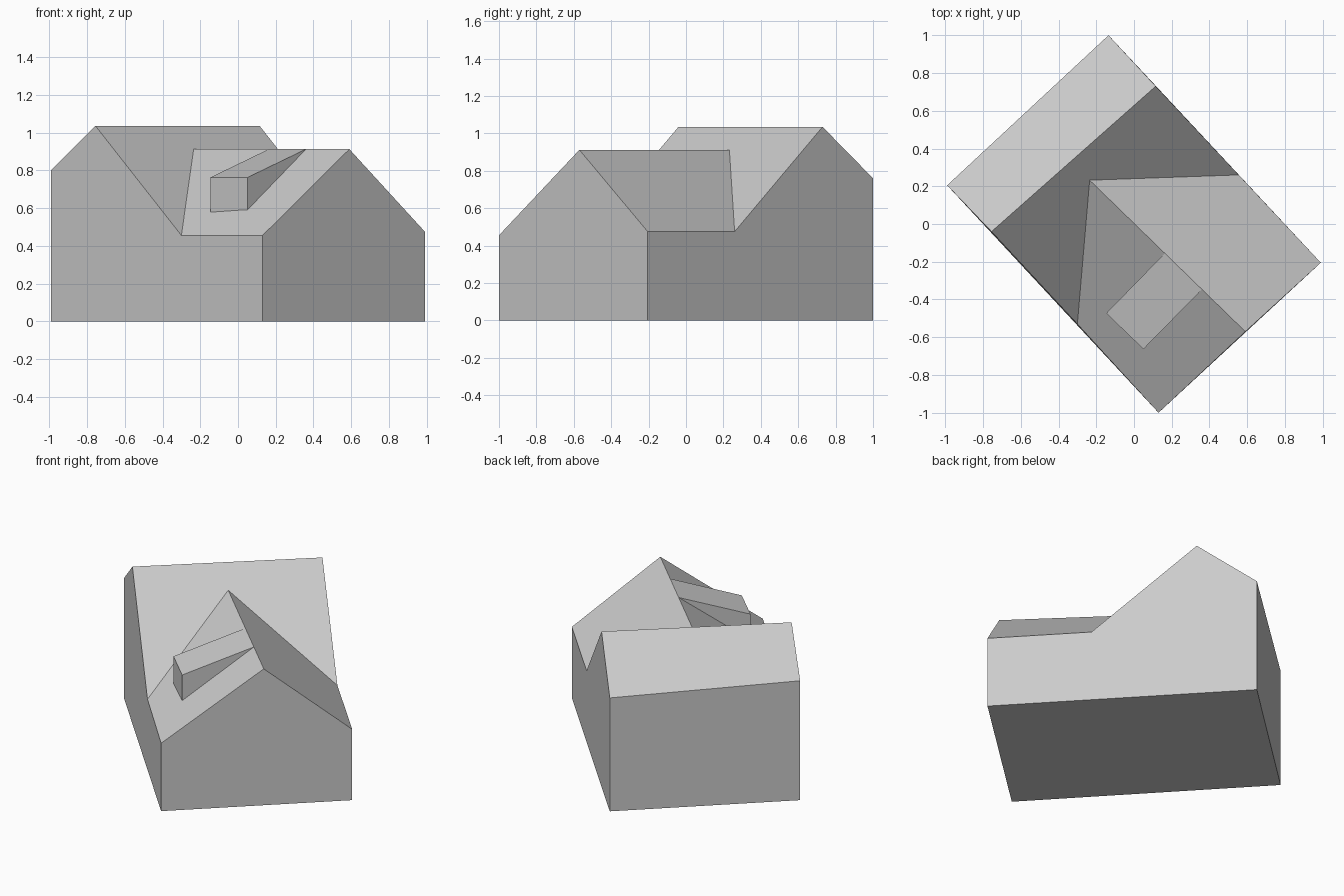
import bpy
import bmesh
from mathutils import Vector

cube = bpy.data.objects.get("Cube")
if cube:
    bpy.data.objects.remove(cube, do_unlink=True)

# One plain grey for walls and roofs
grey = bpy.data.materials.new("plain grey")
grey.use_nodes = True
color = (0.6, 0.6, 0.6, 1)
grey.diffuse_color = color
grey.node_tree.nodes["Principled BSDF"].inputs["Base Color"].default_value = color


def build(name, points, faces):
    """Make a closed flat-shaded solid from named corners and corner loops."""
    bm = bmesh.new()
    verts = {key: bm.verts.new(co) for key, co in points.items()}
    for loop in faces:
        bm.faces.new([verts[key] for key in loop.split()])
    bmesh.ops.recalc_face_normals(bm, faces=bm.faces)
    mesh = bpy.data.meshes.new(name)
    bm.to_mesh(mesh)
    bm.free()
    mesh.materials.append(grey)
    obj = bpy.data.objects.new(name, mesh)
    bpy.context.collection.objects.link(obj)
    return obj


# House: eaves around the rectangular plan, main ridge, valleys and gable ridge
house = {
    "front": (0.13, -1.0, 0.455),
    "left": (0.99, -0.205, 0.475),
    "back": (-0.135, 1.0, 0.76),
    "right": (-0.99, 0.205, 0.80),
    "ridge_r": (-0.755, -0.04, 1.035),
    "ridge_l": (0.115, 0.73, 1.035),
    "valley_r": (-0.30, -0.53, 0.455),
    "valley_l": (0.555, 0.26, 0.475),
    "gable": (0.59, -0.57, 0.912),
    "gable_in": (-0.235, 0.232, 0.912),
}
for key in ("front", "left", "back", "right"):
    house[key + "_base"] = (*house[key][:2], 0)

build("house", house, [
    # roof slopes
    "right ridge_r ridge_l back",
    "ridge_r valley_r gable_in valley_l ridge_l",
    "front gable gable_in valley_r",
    "left valley_l gable_in gable",
    # walls
    "front_base left_base left gable front",
    "left_base back_base back ridge_l valley_l left",
    "back_base right_base right back",
    "right_base front_base front valley_r ridge_r right",
    # floor
    "front_base right_base back_base left_base",
])

# Dormer: wedge from the gable ridge out to a small upright front
rise = Vector((0, 0, 0.185))
sill_a, sill_b = Vector((-0.147, -0.473, 0.577)), Vector((0.05, -0.663, 0.577))
build("dormer", {
    "sill_a": sill_a, "sill_b": sill_b,
    "head_a": sill_a + rise, "head_b": sill_b + rise,
    "top_a": (0.163, -0.155, 0.912), "top_b": (0.36, -0.347, 0.912),
}, [
    "sill_a sill_b head_b head_a",
    "head_a head_b top_b top_a",
    "sill_a head_a top_a",
    "sill_b top_b head_b",
    "sill_a top_a top_b sill_b",
])
